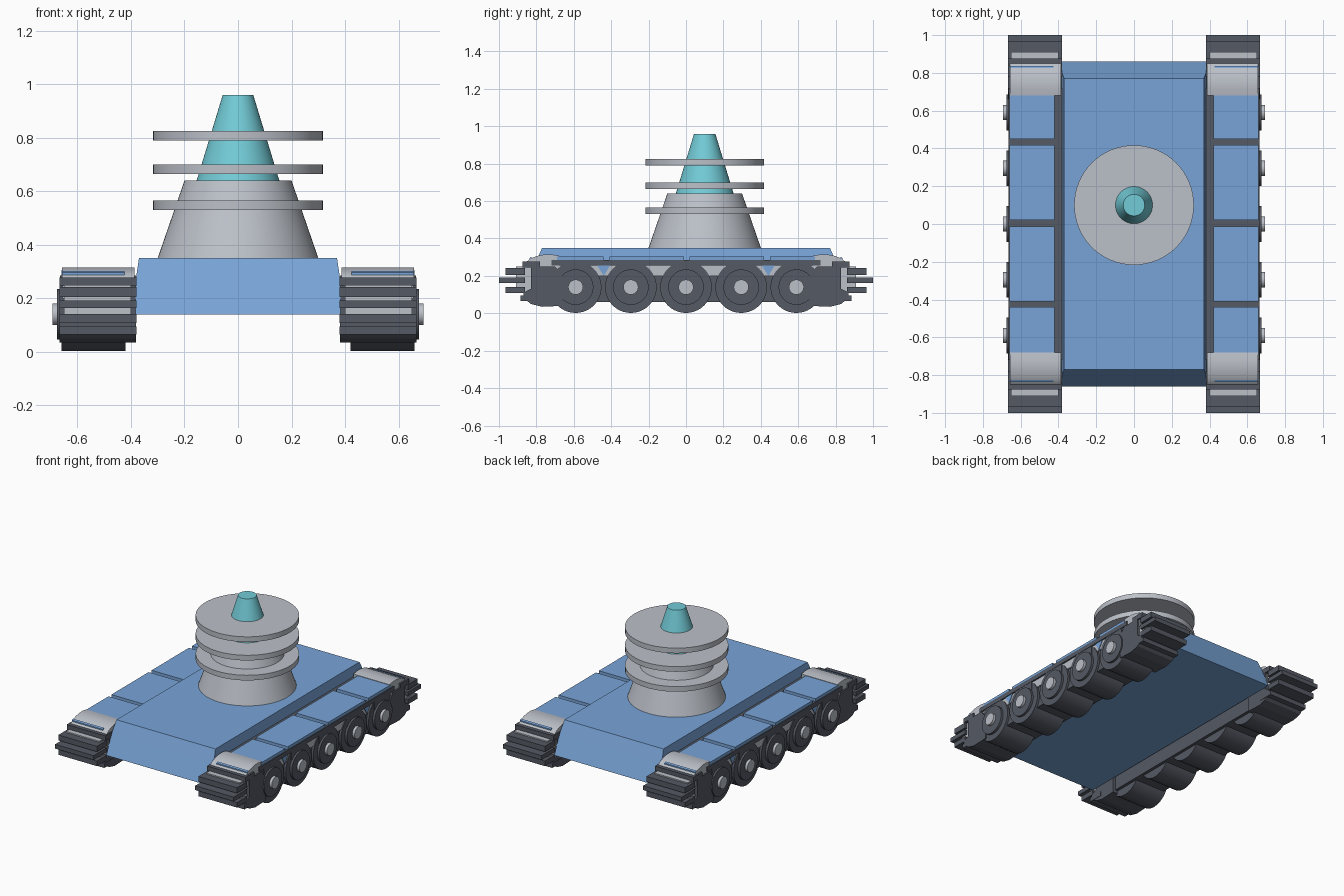
import bpy, bmesh, math
from mathutils import Matrix

if "Cube" in bpy.data.objects:
    bpy.data.objects.remove(bpy.data.objects["Cube"])


def material(name, rgb):
    m = bpy.data.materials.new(name)
    m.diffuse_color = (*rgb, 1)
    m.use_nodes = True
    m.node_tree.nodes["Principled BSDF"].inputs["Base Color"].default_value = m.diffuse_color
    return m


BLUE = material("blue paint", (0.19, 0.37, 0.68))
GREY = material("light grey metal", (0.50, 0.53, 0.58))
DARK = material("dark track grey", (0.09, 0.10, 0.125))
TEAL = material("teal", (0.17, 0.60, 0.68))


def finish(name, bm, mat, smooth=False):
    bmesh.ops.recalc_face_normals(bm, faces=bm.faces)
    me = bpy.data.meshes.new(name)
    bm.to_mesh(me)
    bm.free()
    me.materials.append(mat)
    ob = bpy.data.objects.new(name, me)
    bpy.context.collection.objects.link(ob)
    if smooth:
        bpy.ops.object.select_all(action='DESELECT')
        ob.select_set(True)
        bpy.context.view_layer.objects.active = ob
        bpy.ops.object.shade_smooth_by_angle(angle=math.radians(35))
    return ob


def prism(name, x0, x1, profile, mat, smooth=False):
    """Extrude a (y, z) profile along x."""
    bm = bmesh.new()
    a = [bm.verts.new((x0, y, z)) for y, z in profile]
    b = [bm.verts.new((x1, y, z)) for y, z in profile]
    n = len(a)
    bm.faces.new(a)
    bm.faces.new(b)
    for i in range(n):
        bm.faces.new((a[i], a[(i + 1) % n], b[(i + 1) % n], b[i]))
    return finish(name, bm, mat, smooth)


def box(name, x0, x1, y0, y1, z0, z1, mat):
    return prism(name, x0, x1, [(y0, z0), (y1, z0), (y1, z1), (y0, z1)], mat)


def cone(name, y, z0, z1, r0, r1, mat):
    """Upright round part on the turret axis."""
    bm = bmesh.new()
    bmesh.ops.create_cone(bm, cap_ends=True, segments=64, radius1=r0, radius2=r1,
                          depth=z1 - z0,
                          matrix=Matrix.Translation((0, y, (z0 + z1) / 2)))
    return finish(name, bm, mat, True)


def axle(name, x0, x1, y, z, r, mat):
    """Cylinder lying along x."""
    bm = bmesh.new()
    m = Matrix.Translation(((x0 + x1) / 2, y, z)) @ Matrix.Rotation(math.pi / 2, 4, 'Y')
    bmesh.ops.create_cone(bm, cap_ends=True, segments=40, radius1=r, radius2=r,
                          depth=abs(x1 - x0), matrix=m)
    return finish(name, bm, mat, True)


# Hull: long at the bottom, narrower at the top on every side
bm = bmesh.new()
rings = []
for hx, hy, z in ((0.383, 0.86, 0.14), (0.383, 0.806, 0.265), (0.37, 0.77, 0.35)):
    rings.append([bm.verts.new((sx * hx, sy * hy, z))
                  for sx, sy in ((-1, -1), (1, -1), (1, 1), (-1, 1))])
bm.faces.new(rings[0])
bm.faces.new(rings[2])
for lo, hi in zip(rings, rings[1:]):
    for i in range(4):
        bm.faces.new((lo[i], lo[(i + 1) % 4], hi[(i + 1) % 4], hi[i]))
finish("hull", bm, BLUE)

# Turret: grey base, teal tip and three discs
TY = 0.10
cone("turret_base", TY, 0.345, 0.64, 0.302, 0.20, GREY)
cone("turret_tip", TY, 0.635, 0.96, 0.156, 0.057, TEAL)
for i, z in enumerate((0.53, 0.665, 0.79)):
    cone(f"turret_disc_{i + 1}", TY, z, z + 0.035, 0.317, 0.317, GREY)

# Running gear on both sides
for s, side in ((-1, "left"), (1, "right")):
    # Dark core and top run of the track
    box(f"track_core_{side}", s * 0.40, s * 0.645, -0.70, 0.70, 0.06, 0.22, DARK)
    box(f"track_top_{side}", s * 0.382, s * 0.665, -0.72, 0.72, 0.255, 0.285, DARK)
    box(f"track_side_rail_{side}", s * 0.40, s * 0.655, -0.84, 0.84, 0.20, 0.27, GREY)

    # Road wheels with raised ring and hub
    for i in range(5):
        y = (i - 2) * 0.295
        axle(f"wheel_{side}_{i + 1}", s * 0.42, s * 0.66, y, 0.14, 0.138, DARK)
        axle(f"wheel_ring_{side}_{i + 1}", s * 0.64, s * 0.676, y, 0.14, 0.095, DARK)
        axle(f"wheel_hub_{side}_{i + 1}", s * 0.66, s * 0.694, y, 0.14, 0.04, GREY)
        # Dark pad above each wheel
        box(f"wheel_pad_{side}_{i + 1}", s * 0.60, s * 0.663, y - 0.08, y + 0.08,
            0.20, 0.258, DARK)

    # Fender plates
    for i, (y0, y1) in enumerate(((-0.69, -0.44), (-0.41, -0.012),
                                  (0.02, 0.418), (0.45, 0.69))):
        box(f"fender_{side}_{i + 1}", s * 0.42, s * 0.66, y0, y1, 0.272, 0.305, BLUE)

    for e, end in ((-1, "front"), (1, "back")):
        tag = f"{side}_{end}"
        # Blue bracket between the outer wheels
        prism(f"bracket_{tag}", s * 0.60, s * 0.66,
              [(e * 0.40, 0.265), (e * 0.48, 0.265), (e * 0.44, 0.20)], BLUE)
        # Curved cover over the end of the track
        prism(f"end_cover_{tag}", s * 0.387, s * 0.657,
              [(e * y, z) for y, z in ((0.68, 0.25), (0.68, 0.308), (0.72, 0.315),
                                       (0.76, 0.314), (0.80, 0.306), (0.83, 0.293),
                                       (0.855, 0.274), (0.87, 0.25))], GREY, True)
        # Blue stripe across the cover
        prism(f"cover_stripe_{tag}", s * 0.425, s * 0.657,
              [(e * 0.826, 0.29), (e * 0.826, 0.302), (e * 0.837, 0.296),
               (e * 0.837, 0.284)], BLUE)
        # Light idler block and dark lower curve
        box(f"idler_{tag}", s * 0.40, s * 0.65, e * 0.66, e * 0.91, 0.11, 0.25, GREY)
        prism(f"lower_track_{tag}", s * 0.382, s * 0.668,
              [(e * y, z) for y, z in ((0.66, 0.20), (0.66, 0.04), (0.77, 0.035),
                                       (0.83, 0.05), (0.87, 0.085), (0.87, 0.11),
                                       (0.83, 0.13), (0.83, 0.25), (0.70, 0.25))], DARK)
        # Track links around the end
        for i, (y0, y1, z0, z1) in enumerate(((0.78, 0.875, 0.245, 0.278),
                                              (0.86, 0.965, 0.205, 0.242),
                                              (0.86, 1.00, 0.163, 0.192),
                                              (0.86, 0.965, 0.108, 0.142),
                                              (0.78, 0.885, 0.065, 0.095))):
            box(f"track_link_{tag}_{i + 1}", s * 0.38, s * 0.668, e * y0, e * y1,
                z0, z1, DARK)
